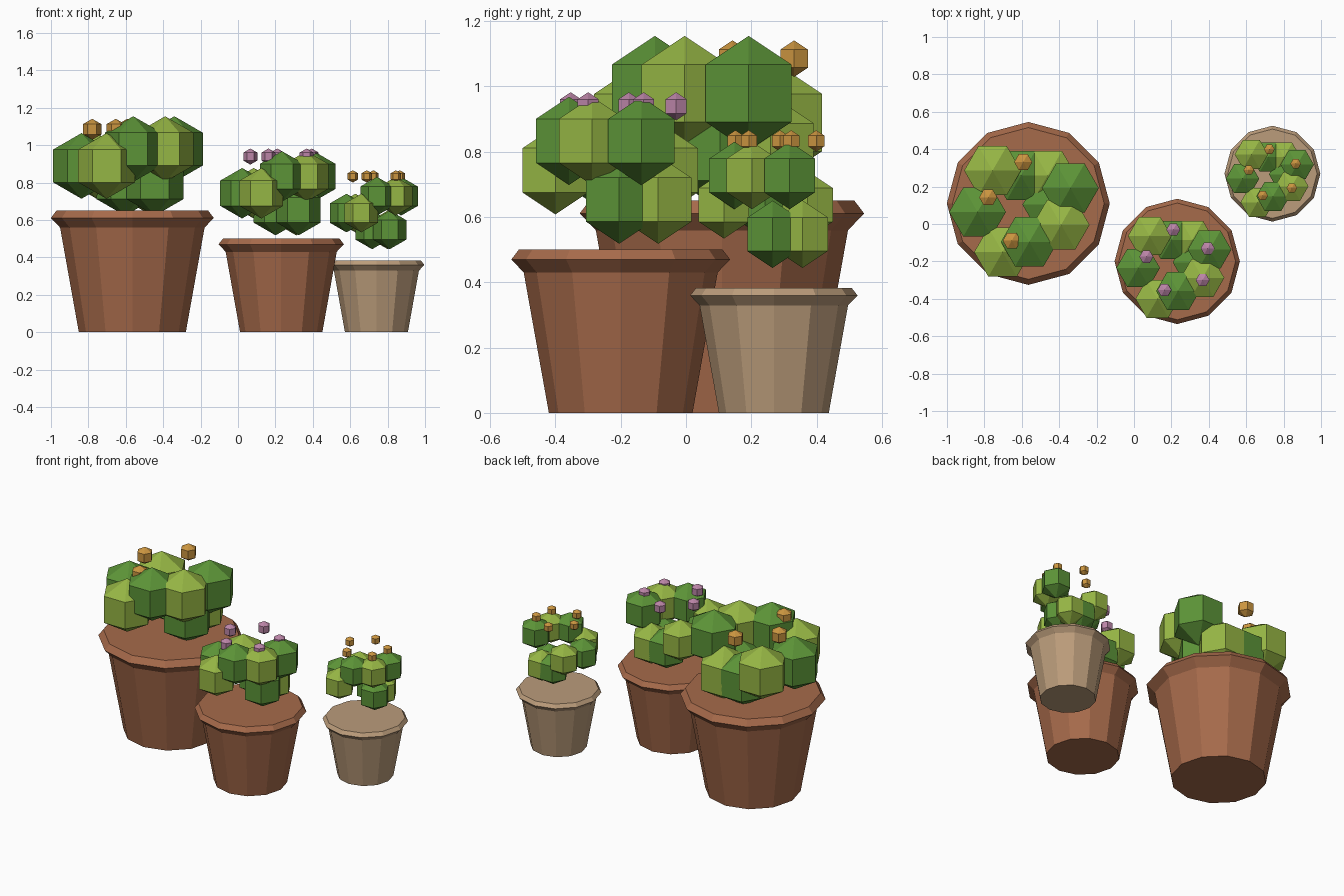
import bpy
import bmesh
from math import cos, sin, pi

cube = bpy.data.objects.get("Cube")
if cube:
    bpy.data.objects.remove(cube)


def material(name, rgb):
    """Flat material from an sRGB triple, stored as linear."""
    linear = [(c / 255) ** 2.2 for c in rgb] + [1]
    mat = bpy.data.materials.new(name)
    mat.use_nodes = True
    mat.diffuse_color = linear
    bsdf = mat.node_tree.nodes["Principled BSDF"]
    bsdf.inputs["Base Color"].default_value = linear
    bsdf.inputs["Roughness"].default_value = 0.9
    return mat


TERRACOTTA = material("terracotta", (165, 106, 76))
SAND = material("sand_clay", (186, 155, 122))
DARK = material("dark_green", (92, 146, 58))
LIGHT = material("light_green", (148, 180, 70))
PURPLE = material("purple_bloom", (186, 132, 166))
ORANGE = material("orange_bloom", (202, 148, 66))


def lathe(name, profile, sides, scale, location, mat):
    """Spin (radius, height) points around z, closing both ends."""
    bm = bmesh.new()
    rings = []
    for r, z in profile:
        count = sides if r else 1
        rings.append([bm.verts.new((r * cos(2 * pi * i / sides), r * sin(2 * pi * i / sides), z))
                      for i in range(count)])
    for low, high in zip(rings, rings[1:]):
        for i in range(sides):
            j = (i + 1) % sides
            corners = [low[i % len(low)], low[j % len(low)],
                       high[j % len(high)], high[i % len(high)]]
            bm.faces.new(list(dict.fromkeys(corners)))
    for ring in (rings[0], rings[-1]):
        if len(ring) > 1:
            bm.faces.new(ring)
    bmesh.ops.recalc_face_normals(bm, faces=bm.faces)
    bmesh.ops.scale(bm, vec=(scale, scale, scale), verts=bm.verts)
    mesh = bpy.data.meshes.new(name)
    bm.to_mesh(mesh)
    bm.free()
    mesh.materials.append(mat)
    obj = bpy.data.objects.new(name, mesh)
    obj.location = location
    bpy.context.collection.objects.link(obj)


POT = [(0.22, 0), (0.297, 0.43), (0.335, 0.47), (0.312, 0.5)]
BALL = [(0, -1), (cos(pi / 6), -0.5), (cos(pi / 6), 0.5), (0, 1)]

# Leaf clumps: x, y, drop below the top tier, colour
LEAVES = [
    (0.004, -0.158, 0, DARK), (0.135, -0.088, 0, LIGHT), (0.173, 0.063, 0, DARK),
    (-0.209, -0.035, 0.09, DARK), (-0.106, -0.2, 0.09, LIGHT), (-0.147, 0.135, 0.09, LIGHT),
    (0.093, -0.005, 0.18, DARK), (-0.03, 0.115, 0.18, DARK), (0.08, 0.115, 0.18, LIGHT),
]
BLOOMS = [(-0.021, 0.17), (-0.165, 0.025), (-0.068, -0.153), (0.136, -0.1), (0.163, 0.07)]


def potted_plant(label, x, y, size, crown, clay, bloom):
    lathe(label + "_pot", POT, 12, size, (x, y, 0), clay)
    for i, (dx, dy, drop, green) in enumerate(LEAVES, 1):
        lathe(f"{label}_leaf_clump_{i}", BALL, 6, 0.135 * size,
              (x + dx * size, y + dy * size, crown - drop), green)
    for i, (dx, dy) in enumerate(BLOOMS, 1):
        lathe(f"{label}_bloom_{i}", BALL, 6, 0.043 * size,
              (x + dx * size, y + dy * size, crown + 0.106), bloom)


potted_plant("large", -0.565, 0.11, 1.3, 0.979, TERRACOTTA, ORANGE)
potted_plant("medium", 0.231, -0.2, 1.0, 0.833, TERRACOTTA, PURPLE)
potted_plant("small", 0.74, 0.269, 0.765, 0.727, SAND, ORANGE)
